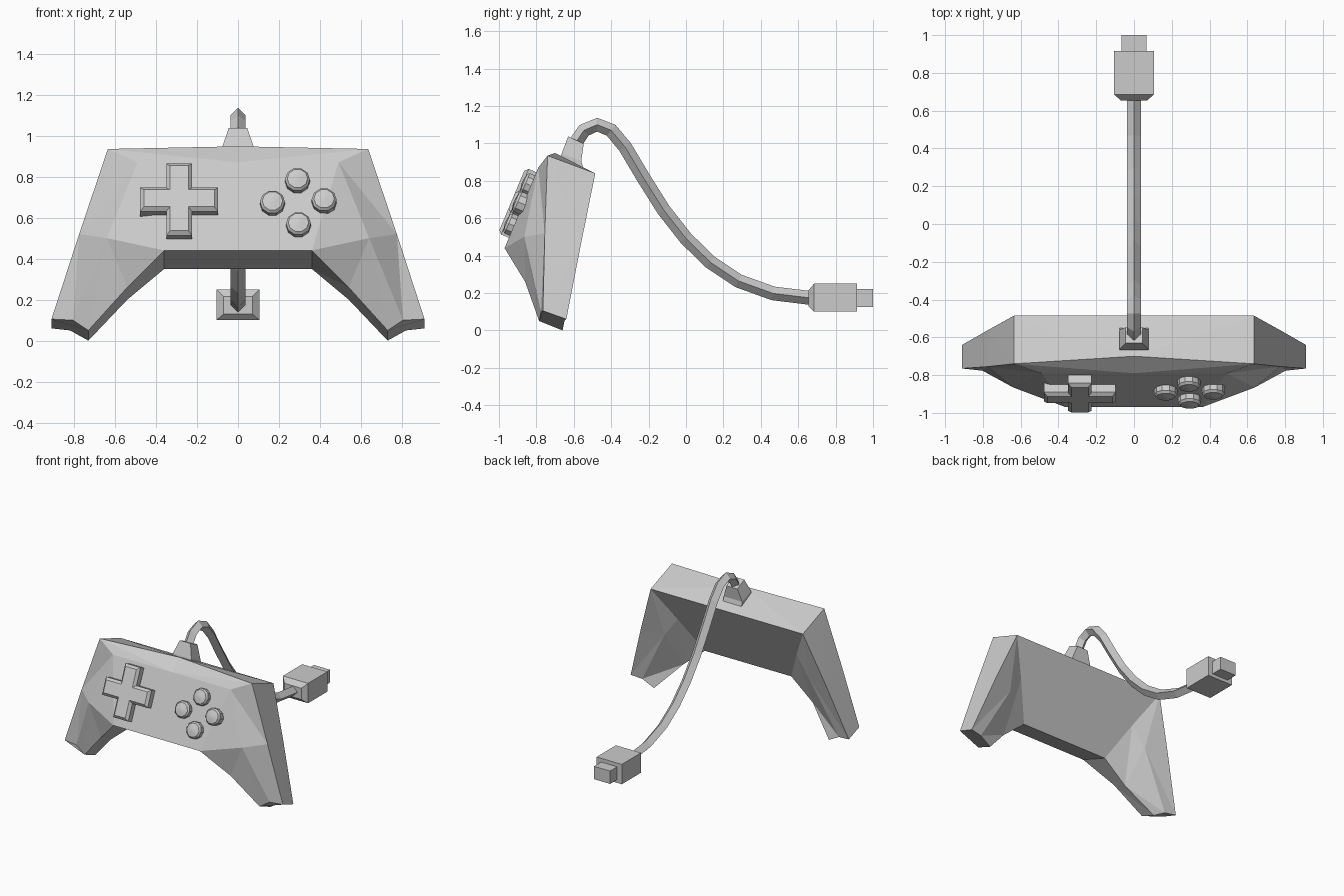
import bpy, bmesh, math
from mathutils import Matrix, Vector

if "Cube" in bpy.data.objects:
    bpy.data.objects.remove(bpy.data.objects["Cube"])


def loft(name, rings, diagonals=None, matrix=Matrix()):
    """Skin a list of equal-length point rings and cap both ends."""
    bm = bmesh.new()
    loops = [[bm.verts.new(matrix @ Vector(p)) for p in r] for r in rings]
    n = len(rings[0])
    for k, (a, b) in enumerate(zip(loops, loops[1:])):
        for i in range(n):
            j = (i + 1) % n
            if diagonals is None:
                bm.faces.new((a[i], a[j], b[j], b[i]))
            elif diagonals[k]:
                bm.faces.new((a[i], a[j], b[j]))
                bm.faces.new((a[i], b[j], b[i]))
            else:
                bm.faces.new((a[i], a[j], b[i]))
                bm.faces.new((a[j], b[j], b[i]))
    bm.faces.new(loops[0])
    bm.faces.new(loops[-1])
    bmesh.ops.recalc_face_normals(bm, faces=bm.faces)
    mesh = bpy.data.meshes.new(name)
    bm.to_mesh(mesh)
    bm.free()
    obj = bpy.data.objects.new(name, mesh)
    bpy.context.collection.objects.link(obj)
    return obj


def rect(w, z0, z1, y):
    return [(-w, y, z0), (w, y, z0), (w, y, z1), (-w, y, z1)]


# Body: cross-sections from the middle out to the grip tip, then mirrored
# order: top back, top front, face top, face bottom, bottom back, rear panel
center = [(0, -.485, .84), (0, -.70, .948), (0, -.79, .87),
          (0, -.97, .44), (0, -.74, .35), (0, -.61, .60)]
shoulder = [(.635, -.485, .84), (.635, -.74, .935), (.49, -.79, .87),
            (.36, -.97, .44), (.36, -.74, .35), (.495, -.61, .60)]
grip = [(.77, -.56, .47), (.775, -.755, .52), (.64, -.865, .50),
        (.54, -.86, .26), (.54, -.74, .20), (.60, -.60, .46)]
tip = [(.91, -.64, .06), (.91, -.765, .105), (.805, -.775, .10),
       (.73, -.785, .05), (.73, -.66, .0), (.82, -.65, .05)]
right = [shoulder, grip, tip]
left = [[(-x, y, z) for x, y, z in r] for r in reversed(right)]
loft("controller_body", left + [center] + right, [0, 1, 1, 0, 0, 1])

# Frame lying on the sloped front face
face = Matrix.Translation((0, -.97, .44)) @ Matrix.Rotation(math.radians(67.2), 4, 'X')


# Direction pad: plus-shaped profile with a chamfered top
def plus(arm, half, z):
    quarter = [(arm, -half), (arm, half), (half, half)]
    pts = []
    for k in range(4):
        c, s = [(1, 0), (0, 1), (-1, 0), (0, -1)][k]
        pts += [(x * c - y * s, x * s + y * c, z) for x, y in quarter]
    return pts


loft("direction_pad", [plus(.19, .063, -.02), plus(.19, .063, .045), plus(.172, .045, .063)],
     matrix=face @ Matrix.Translation((-.287, .25, 0)))


# Round action buttons: low-poly domes
def circle(r, z, n=10):
    return [(r * math.cos(2 * math.pi * i / n), r * math.sin(2 * math.pi * i / n), z)
            for i in range(n)]


buttons = {"top": (.29, .363), "left": (.168, .244), "right": (.42, .256), "bottom": (.295, .13)}
for side, (x, y) in buttons.items():
    loft(side + "_button", [circle(.061, -.02), circle(.061, .03), circle(.05, .043), circle(.008, .05)],
         matrix=face @ Matrix.Translation((x, y, 0)))

# Cable strain relief: tapered block leaning backward
loft("strain_relief", [
    [(-.077, -.67, .925), (.077, -.67, .925), (.077, -.55, .87), (-.077, -.55, .87)],
    [(-.077, -.665, .945), (.077, -.665, .945), (.077, -.56, .905), (-.077, -.56, .905)],
    [(-.045, -.63, 1.037), (.045, -.63, 1.037), (.045, -.547, .998), (-.045, -.547, .998)]])

# Cable: diamond section swept along a path in the centre plane
path = [(-.60, .99), (-.545, 1.07), (-.475, 1.1), (-.40, 1.07), (-.325, .98), (-.23, .82),
        (-.12, .645), (0, .492), (.13, .365), (.28, .265), (.465, .198), (.68, .172)]
rings, r = [], .037
for i, (y, z) in enumerate(path):
    (y0, z0), (y1, z1) = path[max(i - 1, 0)], path[min(i + 1, len(path) - 1)]
    d = math.hypot(y1 - y0, z1 - z0)
    ny, nz = -(z1 - z0) / d * r, (y1 - y0) / d * r
    rings.append([(0, y + ny, z + nz), (r, y, z), (0, y - ny, z - nz), (-r, y, z)])
loft("cable", rings)

# Plug with tapered back and narrower connector
loft("plug_housing", [rect(.07, .13, .215, .655), rect(.105, .10, .25, .685), rect(.105, .10, .25, .915)])
loft("plug_connector", [rect(.067, .125, .222, .90), rect(.067, .125, .222, 1.0)])
